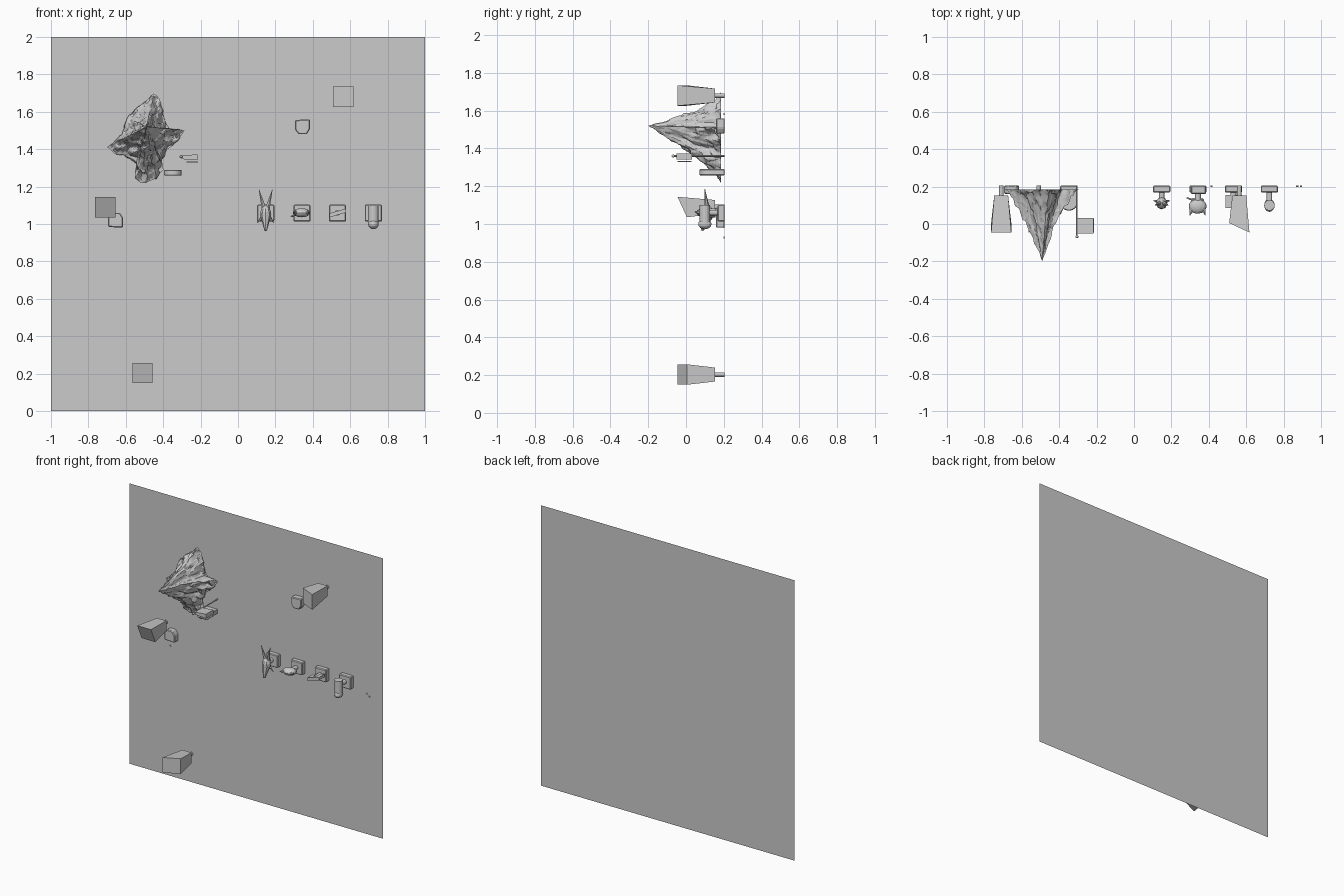
import bpy, bmesh, math
from mathutils import Vector, Matrix, noise

if "Cube" in bpy.data.objects:
    bpy.data.objects.remove(bpy.data.objects["Cube"])

WALL_Y = 0.205


def finish(name, bm, smooth=False):
    bmesh.ops.recalc_face_normals(bm, faces=bm.faces)
    me = bpy.data.meshes.new(name)
    bm.to_mesh(me)
    bm.free()
    for p in me.polygons:
        p.use_smooth = smooth
    ob = bpy.data.objects.new(name, me)
    bpy.context.collection.objects.link(ob)
    return ob


def hexa(name, front, back, bevel=0.0):
    """Six-sided block from four front and four back corners."""
    bm = bmesh.new()
    f = [bm.verts.new(p) for p in front]
    b = [bm.verts.new(p) for p in back]
    bm.faces.new(f)
    bm.faces.new(b[::-1])
    for i in range(4):
        j = (i + 1) % 4
        bm.faces.new((f[i], b[i], b[j], f[j]))
    if bevel:
        bmesh.ops.bevel(bm, geom=bm.edges[:], offset=bevel, segments=1, affect='EDGES')
    return finish(name, bm)


def rect(cx, cz, hx, hz, y):
    return [(cx - hx, y, cz - hz), (cx + hx, y, cz - hz),
            (cx + hx, y, cz + hz), (cx - hx, y, cz + hz)]


def box(name, x0, x1, y0, y1, z0, z1, bevel=0.0):
    c = ((x0 + x1) / 2, (z0 + z1) / 2, (x1 - x0) / 2, (z1 - z0) / 2)
    return hexa(name, rect(*c, y0), rect(*c, y1), bevel)


def rod(name, p, q, r1, r2, n=12):
    p, q = Vector(p), Vector(q)
    d = q - p
    m = Matrix.Translation((p + q) / 2) @ d.to_track_quat('Z', 'Y').to_matrix().to_4x4()
    bm = bmesh.new()
    bmesh.ops.create_cone(bm, cap_ends=True, segments=n, radius1=r1, radius2=r2,
                          depth=d.length, matrix=m)
    return finish(name, bm)


def ball(name, c, s, u=12, v=8):
    bm = bmesh.new()
    bmesh.ops.create_uvsphere(bm, u_segments=u, v_segments=v, radius=1,
                              matrix=Matrix.Translation(c) @ Matrix.Diagonal((*s, 1)))
    return finish(name, bm)


def prism(name, pts, axis, a, b, bevel=0.0):
    """Extrude a profile along y (points are x, z) or z (points are x, y)."""
    bm = bmesh.new()
    at = (lambda p, t: (p[0], t, p[1])) if axis == 'y' else (lambda p, t: (p[0], p[1], t))
    f = bm.faces.new([bm.verts.new(at(p, a)) for p in pts])
    ext = bmesh.ops.extrude_face_region(bm, geom=[f])
    move = Vector(at((0, 0), b - a))
    bmesh.ops.translate(bm, vec=move, verts=[e for e in ext['geom'] if isinstance(e, bmesh.types.BMVert)])
    if bevel:
        bmesh.ops.bevel(bm, geom=bm.edges[:], offset=bevel, segments=1, affect='EDGES')
    return finish(name, bm)


# Wall sheet
bm = bmesh.new()
bm.faces.new([bm.verts.new(p) for p in rect(0, 1, 1, 1, WALL_Y)])
finish("wall", bm)

# Rock: outline shrunk ring by ring towards a peak, roughened with noise
outline = [(-.45, 1.70), (-.415, 1.67), (-.39, 1.545), (-.365, 1.51), (-.285, 1.5), (-.32, 1.45),
           (-.375, 1.395), (-.405, 1.34), (-.40, 1.29), (-.435, 1.245), (-.51, 1.23), (-.55, 1.25),
           (-.545, 1.325), (-.61, 1.37), (-.70, 1.41), (-.62, 1.48), (-.595, 1.57), (-.515, 1.64)]
peak, base_y, depth, RINGS, SUB = Vector((-.49, 1.52)), 0.185, 0.385, 36, 6
loop = []
for i, p in enumerate(outline):
    q = outline[(i + 1) % len(outline)]
    loop += [Vector(p).lerp(Vector(q), k / SUB) for k in range(SUB)]
bm = bmesh.new()
tip = bm.verts.new((peak.x, base_y - depth, peak.y))
rings = []
for r in range(1, RINGS + 1):
    t = r / RINGS
    ring = []
    for p in loop:
        d = p - peak
        pw = 1.65 - 0.4 * max(0, -d.normalized().y)
        c = peak + d * t
        y = base_y - depth * (1 - t) ** pw
        s = Vector((c.x * 22, y * 9, c.y * 22))
        w = 0.35 if r == RINGS else 1.0
        c += d * t * noise.noise(s) * 0.12 * w
        c += Vector((noise.noise(s * 3), noise.noise(s * 3 + Vector((9, 9, 9))))) * 0.005
        if r < RINGS:
            y = min(base_y, y + noise.noise(s * 1.5) * 0.03 * min(1, 3 * t))
        ring.append(bm.verts.new((c.x, y, c.y)))
    rings.append(ring)
n = len(loop)
for i in range(n):
    j = (i + 1) % n
    bm.faces.new((tip, rings[0][i], rings[0][j]))
    for a, b in zip(rings, rings[1:]):
        bm.faces.new((a[i], b[i], b[j], a[j]))
bm.faces.new(rings[-1])
finish("rock", bm)

# Tapered lantern boxes on stubs: centre, then front depth for each corner
F, B = -0.045, 0.005
for i, (cx, cz, ys) in enumerate([(0.563, 1.68, (B, F, F, B)),
                                  (-0.71, 1.09, (B, B, F, F)),
                                  (-0.51, 0.203, (F, B, B, F))]):
    front = [(p[0], y, p[2]) for p, y in zip(rect(cx, cz, .054, .054, 0), ys)]
    hexa(f"tapered_box_{i}", front, rect(cx, cz, .037, .037, 0.153))
    rod(f"box_stub_{i}", (cx, 0.153, cz), (cx, WALL_Y, cz), .012, .012)

# Small chipped blocks
chip = [(-.04, .036), (.04, .04), (.04, -.012), (.022, -.04), (-.02, -.04), (-.04, -.016)]
for i, (cx, cz, s) in enumerate([(.345, 1.52, 1), (-.654, 1.02, -1)]):
    prism(f"chipped_block_{i}", [(cx + x, cz + s * z) for x, z in chip], 'y', 0.16, WALL_Y, .005)

# Rounded ledge under the rock
arc = [(-.348 + .047 * math.cos(a), .118 - .047 * math.sin(a))
       for a in [math.pi * k / 12 for k in range(13)]]
prism("ledge", arc + [(-.395, WALL_Y), (-.301, WALL_Y)], 'z', 1.258, 1.29, .004)

# Flag pole sticking out of the wall with a hanging plate
rod("pole", (-.305, WALL_Y, 1.36), (-.305, -.065, 1.36), .004, .004, 10)
ball("pole_knob", (-.305, -.068, 1.36), (.008, .008, .008))
hexa("flag", [(-.303, -.05, 1.347), (-.217, -.05, 1.342), (-.217, -.05, 1.373), (-.303, -.05, 1.365)],
     [(-.303, .033, 1.347), (-.217, .033, 1.342), (-.217, .033, 1.373), (-.303, .033, 1.365)])
box("flag_trim", -.275, -.215, -.045, .03, 1.329, 1.334)

# Row of four hook mounts
for i, cx in enumerate((.148, .342, .532, .724)):
    box(f"mount_{i}", cx - .046, cx + .046, .168, WALL_Y, 1.013, 1.103, .005)
    rod(f"mount_stem_{i}", (cx, .17, 1.06), (cx, .11, 1.06), .015, .015)

# Long-eared head hook
ball("head", (.148, .112, 1.055), (.03, .034, .045), 10, 7)
rod("snout", (.148, .108, 1.05), (.148, .085, .965), .03, .007, 8)
for s in (-1, 1):
    rod("ear", (.148 + .01 * s, .112, 1.085), (.148 + .036 * s, .10, 1.185), .013, .001, 6)
    rod("cheek_spike", (.148 + .02 * s, .12, 1.035), (.148 + .045 * s, .125, 1.005), .01, .001, 5)

# Wide cat-like hook with side tail
ball("wide_head", (.34, .095, 1.06), (.048, .04, .024), 14, 8)
box("wide_body", .305, .375, .075, .14, 1.04, 1.07, .01)
rod("tail", (.31, .13, 1.05), (.283, .14, 1.04), .006, .004, 6)
for s in (-1, 1):
    rod("wide_ear", (.34 + .03 * s, .08, 1.06), (.34 + .042 * s, .045, 1.065), .014, .002, 6)

# Tilted slab hook
hexa("tilted_slab", [(.488, .085, 1.035), (.578, .085, 1.062), (.578, .085, 1.082), (.488, .085, 1.057)],
     [(.488, .155, 1.035), (.578, .155, 1.062), (.578, .155, 1.082), (.488, .155, 1.057)])

# Hanging round-ended hook
rod("hanging_cylinder", (.724, .1, 1.1), (.724, .1, 1.0), .028, .028, 16)
ball("hanging_tip", (.724, .1, 1.0), (.028, .035, .028), 16, 8)

# Loose pegs
for i, (x, z) in enumerate([(.873, .999), (.893, .984), (.415, 1.582), (-.679, .928)]):
    rod(f"peg_{i}", (x, .198, z), (x, WALL_Y, z), .006, .006, 8)
